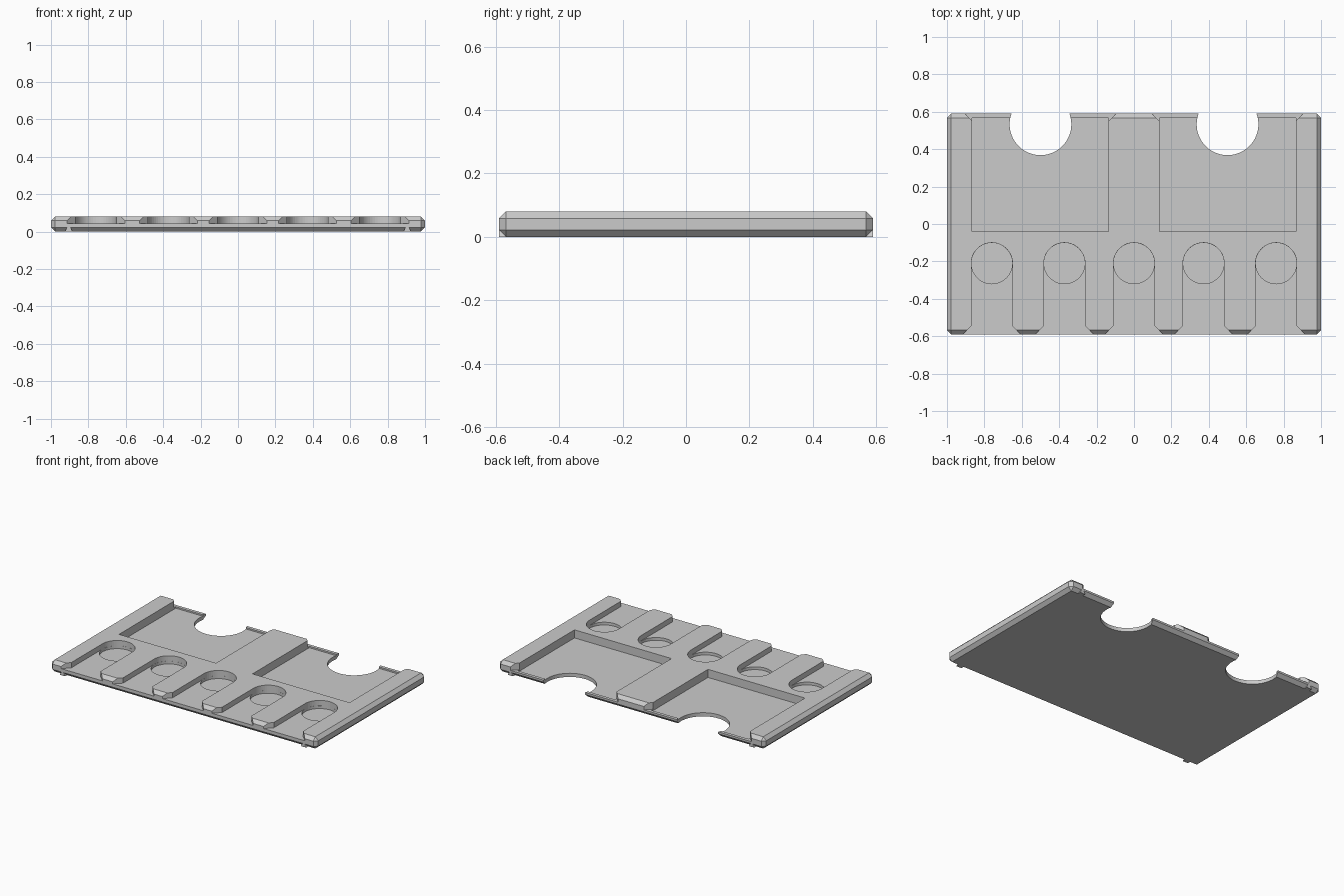
import bpy, bmesh, math

if "Cube" in bpy.data.objects:
    bpy.data.objects.remove(bpy.data.objects["Cube"])

W, D, H, C = 1.0, 0.59, 0.08, 0.022   # half width, half depth, height, edge chamfer

grey = bpy.data.materials.new("grey plastic")
grey.diffuse_color = (0.6, 0.6, 0.6, 1)
grey.use_nodes = True
grey.node_tree.nodes["Principled BSDF"].inputs["Base Color"].default_value = grey.diffuse_color


def prism(name, pts, z0, z1):
    """Extrude a plan outline between two heights."""
    bm = bmesh.new()
    face = bm.faces.new([bm.verts.new((x, y, z0)) for x, y in pts])
    top = bmesh.ops.extrude_face_region(bm, geom=[face])
    verts = [g for g in top["geom"] if isinstance(g, bmesh.types.BMVert)]
    bmesh.ops.translate(bm, verts=verts, vec=(0, 0, z1 - z0))
    bmesh.ops.recalc_face_normals(bm, faces=bm.faces)
    mesh = bpy.data.meshes.new(name)
    bm.to_mesh(mesh)
    bm.free()
    obj = bpy.data.objects.new(name, mesh)
    bpy.context.collection.objects.link(obj)
    mesh.materials.append(grey)
    return obj


def circle(cx, cy, r, n=48):
    return [(cx + r * math.cos(2 * math.pi * i / n),
             cy + r * math.sin(2 * math.pi * i / n)) for i in range(n)]


# Tray body with every outer edge chamfered
tray = prism("tray", [(-W, -D), (W, -D), (W, D), (-W, D)], 0, H)
bevel = tray.modifiers.new("edge_chamfer", 'BEVEL')
bevel.width = C
bevel.segments = 1


def cut(name, pts, z0, z1=0.2):
    cutter = prism(name, pts, z0, z1)
    mod = tray.modifiers.new(name, 'BOOLEAN')
    mod.operation = 'DIFFERENCE'
    mod.solver = 'EXACT'
    mod.object = cutter
    cutter.hide_render = True
    cutter.hide_viewport = True


# Five token slots: flared channel to the front, deeper round well behind
for i, x in enumerate((-0.76, -0.372, 0, 0.372, 0.76)):
    r, yc = 0.11, -0.21
    arc = [(x + r * math.cos(a), yc + r * math.sin(a))
           for a in (math.pi * k / 24 for k in range(25))]
    flare = [(x - r, -0.545), (x - r - 0.045, -D), (x - r - 0.045, -0.7),
             (x + r + 0.045, -0.7), (x + r + 0.045, -D), (x + r, -0.545)]
    cut(f"slot_cutter_{i}", arc + flare, 0.044)
    cut(f"well_cutter_{i}", circle(x, yc, r - 0.0005), 0.025)

# Two card pockets, open at the back over a low lip, with thumb notches
for s in (-1, 1):
    a, b = s * 0.137, s * 0.865
    cut(f"pocket_cutter_{s}", [(a, -0.04), (b, -0.04), (b, 0.568), (a, 0.568)], 0.025)
    cut(f"pocket_mouth_cutter_{s}",
        [(a, 0.4), (b, 0.4), (b, 0.55), (b + s * 0.04, D), (b + s * 0.04, 0.7),
         (a - s * 0.04, 0.7), (a - s * 0.04, D), (a, 0.55)], 0.035)
    cut(f"thumb_notch_cutter_{s}", circle(s * 0.5, 0.533, 0.165, 64), -0.1)

# Small wedge feet filling the lower chamfer near each corner
for sx in (-1, 1):
    for sy in (-1, 1):
        x, w = sx * 0.905, 0.02
        bm = bmesh.new()
        base = [bm.verts.new((x + dx, sy * y, 0)) for dx, y in
                ((-w, D - 0.03), (w, D - 0.03), (w, D), (-w, D))]
        top = [bm.verts.new((x + dx, sy * y, 0.028)) for dx, y in
               ((-w * 0.3, D - 0.03), (w * 0.3, D - 0.03), (w * 0.3, D), (-w * 0.3, D))]
        bm.faces.new(base)
        bm.faces.new(top)
        for k in range(4):
            j = (k + 1) % 4
            bm.faces.new((base[k], base[j], top[j], top[k]))
        bmesh.ops.recalc_face_normals(bm, faces=bm.faces)
        mesh = bpy.data.meshes.new("corner_foot")
        bm.to_mesh(mesh)
        bm.free()
        mesh.materials.append(grey)
        bpy.context.collection.objects.link(bpy.data.objects.new("corner_foot", mesh))
